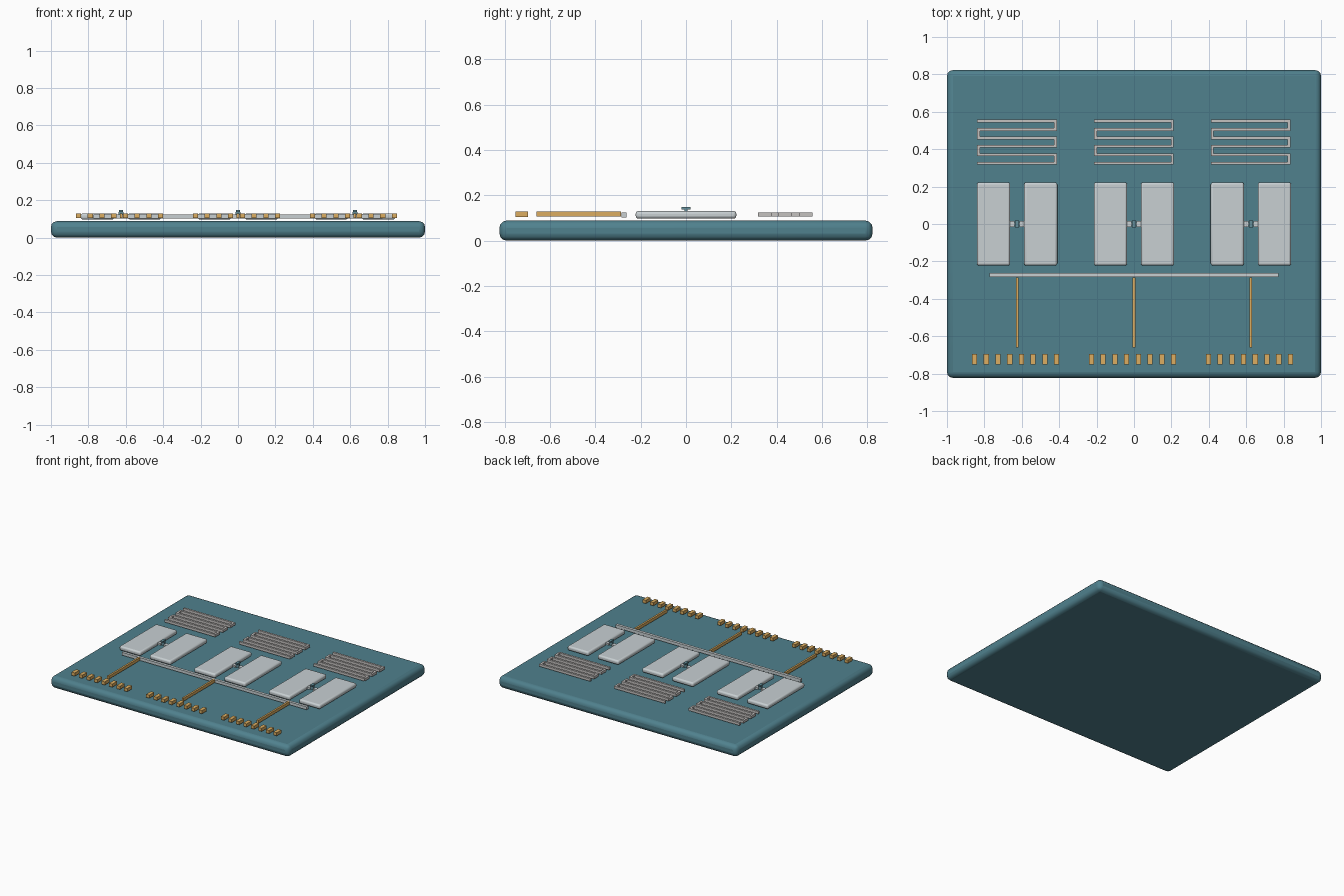
import bpy, math

if "Cube" in bpy.data.objects:
    bpy.data.objects.remove(bpy.data.objects["Cube"])


def material(name, r, g, b):
    m = bpy.data.materials.new(name)
    m.diffuse_color = (r, g, b, 1)
    m.use_nodes = True
    m.node_tree.nodes["Principled BSDF"].inputs["Base Color"].default_value = m.diffuse_color
    return m


TEAL = material("teal substrate", 0.08, 0.22, 0.27)
SILVER = material("silver metal", 0.58, 0.63, 0.65)
WARM = material("warm silver trace", 0.56, 0.54, 0.53)
GOLD = material("gold contact", 0.72, 0.42, 0.12)
BLUE = material("blue grey junction", 0.13, 0.28, 0.33)


def box(name, x, y, z, mat, bevel=0, segments=3):
    """Box given by its (min, max) range on each axis."""
    bpy.ops.mesh.primitive_cube_add(size=1, location=[sum(r) / 2 for r in (x, y, z)])
    ob = bpy.context.object
    ob.name = name
    ob.scale = [r[1] - r[0] for r in (x, y, z)]
    bpy.ops.object.transform_apply(location=False, rotation=False, scale=True)
    ob.data.materials.append(mat)
    if bevel:
        mod = ob.modifiers.new("rounded edges", 'BEVEL')
        mod.width = bevel
        mod.segments = segments
        bpy.ops.object.shade_smooth_by_angle(angle=math.radians(25))
    return ob


def mid(c, w):
    return (c - w / 2, c + w / 2)


# Base plate
box("substrate", (-1, 1), (-0.823, 0.823), (0, 0.088), TEAL, 0.032, 3)

# Shared bus line in front of the pads
box("bus_line", (-0.773, 0.773), (-0.284, -0.263), (0.102, 0.124), SILVER)

for cx in (-0.625, 0, 0.625):
    # Pair of large pads and the leads between them
    for s in (-1, 1):
        box("capacitor_pad", mid(cx + s * 0.126, 0.178), (-0.222, 0.222),
            (0.097, 0.13), SILVER, 0.012, 3)
        box("junction_lead", mid(cx + s * 0.027, 0.028), mid(0, 0.03),
            (0.108, 0.122), SILVER)

    # Junction: small stem with a cap bar across it
    box("junction_stem", mid(cx, 0.026), mid(0, 0.012), (0.108, 0.138), BLUE)
    box("junction_cap", mid(cx, 0.02), mid(0, 0.04), (0.137, 0.147), BLUE)

    # Meandering trace: six rows joined at alternating ends
    w, pitch, x0, x1 = 0.015, 0.0452, cx - 0.214, cx + 0.212
    for i in range(6):
        y = 0.551 - i * pitch
        box("meander_row", (x0, x1), mid(y, w), (0.105, 0.124), WARM)
        if i < 5:
            ex = (x1 - w / 2) if i % 2 == 0 else (x0 + w / 2)
            box("meander_turn", mid(ex, w), (y - pitch + w / 2, y - w / 2),
                (0.105, 0.124), WARM)

    # Feed line and row of edge contacts
    box("feed_line", mid(cx, 0.014), (-0.66, -0.287), (0.105, 0.128), GOLD)
    for i in range(8):
        box("edge_contact", mid(cx - 0.008 + (i - 3.5) * 0.0628, 0.027),
            (-0.752, -0.696), (0.104, 0.128), GOLD)
